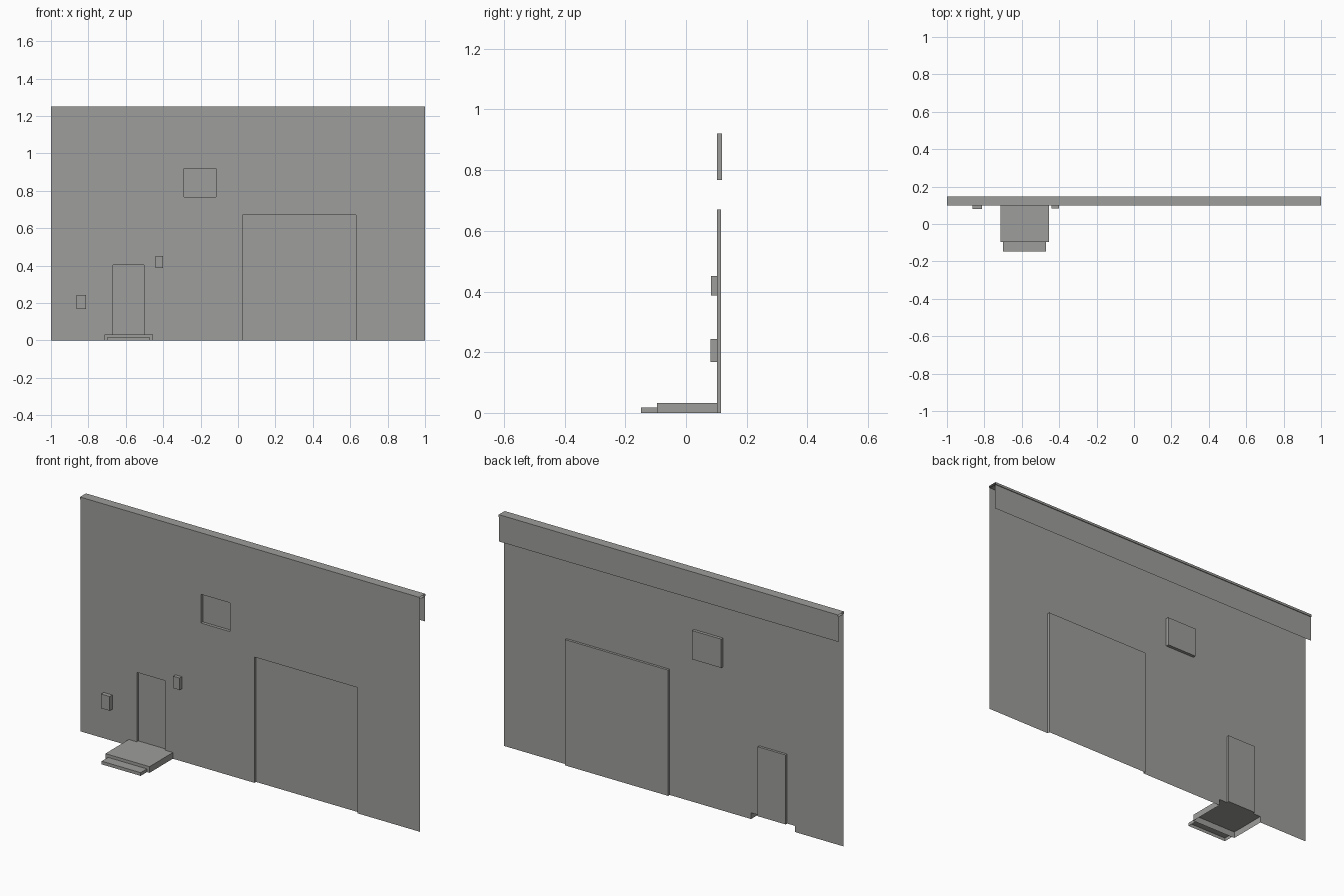
import bpy
import bmesh

cube = bpy.data.objects.get("Cube")
if cube:
    bpy.data.objects.remove(cube, do_unlink=True)

grey = bpy.data.materials.new("warm_grey")
grey.use_nodes = True
colour = (0.34, 0.34, 0.33, 1)
grey.diffuse_color = colour
grey.node_tree.nodes["Principled BSDF"].inputs["Base Color"].default_value = colour


def finish(name, bm):
    mesh = bpy.data.meshes.new(name)
    bm.to_mesh(mesh)
    bm.free()
    mesh.materials.append(grey)
    obj = bpy.data.objects.new(name, mesh)
    bpy.context.collection.objects.link(obj)
    return obj


def shell(name, x, y, z, omit=(), inward=False):
    """Box spanning three ranges, leaving out the sides named in omit."""
    bm = bmesh.new()
    bmesh.ops.create_cube(bm, size=1)
    bm.normal_update()
    drop = []
    for face in bm.faces:
        axis = max(range(3), key=lambda i: abs(face.normal[i]))
        side = ("+" if face.normal[axis] > 0 else "-") + "xyz"[axis]
        if side in omit:
            drop.append(face)
    bmesh.ops.delete(bm, geom=drop, context="FACES")
    for v in bm.verts:
        for i, (lo, hi) in enumerate((x, y, z)):
            v.co[i] = hi if v.co[i] > 0 else lo
    if inward:
        bmesh.ops.reverse_faces(bm, faces=bm.faces[:])
    return finish(name, bm)


WALL_Y = 0.102
WALL_TOP = 1.24
PORCH_X = (-0.715, -0.455)
PORCH_TOP = 0.033

# Openings: name, x range, z range, back of recess, open sides
openings = [
    ("garage_door", (0.025, 0.632), (0, 0.67), 0.115, ("-y", "-z")),
    ("entrance_door", (-0.668, -0.503), (PORCH_TOP, 0.403), 0.115, ("-y",)),
    ("window", (-0.29, -0.118), (0.767, 0.92), 0.118, ("-y",)),
]
holes = [(x, z) for _, x, z, _, _ in openings] + [(PORCH_X, (0, PORCH_TOP))]

# Front wall sheet, with gaps for the openings and the porch
xs = sorted({-1, 1} | {v for x, _ in holes for v in x})
zs = sorted({0, WALL_TOP} | {v for _, z in holes for v in z})
bm = bmesh.new()
for x0, x1 in zip(xs, xs[1:]):
    for z0, z1 in zip(zs, zs[1:]):
        cx, cz = (x0 + x1) / 2, (z0 + z1) / 2
        if any(hx[0] < cx < hx[1] and hz[0] < cz < hz[1] for hx, hz in holes):
            continue
        bm.faces.new([bm.verts.new((px, WALL_Y, pz))
                      for px, pz in ((x0, z0), (x1, z0), (x1, z1), (x0, z1))])
bmesh.ops.remove_doubles(bm, verts=bm.verts[:], dist=0.0001)
bmesh.ops.dissolve_limit(bm, angle_limit=0.01, verts=bm.verts[:], edges=bm.edges[:])
bmesh.ops.triangulate(bm, faces=bm.faces[:])
finish("front_wall", bm)

# Recessed doors and window
for name, x, z, back, omit in openings:
    shell(name, x, (WALL_Y, back), z, omit, inward=True)

# Open-ended parapet cap and the panel hanging behind it
shell("parapet_cap", (-1, 1), (0.098, 0.148), (1.238, 1.25), ("-x", "+x"))
shell("parapet_back_panel", (-1, 1), (0.1, 0.144), (1.105, WALL_TOP),
      ("-x", "+x", "-y", "-z", "+z"))

# Porch slab and step, hollow underneath
shell("porch_slab", PORCH_X, (-0.095, WALL_Y), (0, PORCH_TOP), ("+y", "-z"))
shell("porch_step", (-0.7, -0.47), (-0.148, -0.095), (0, 0.017), ("+y", "-z"))

# Wall-mounted boxes
shell("meter_box", (-0.863, -0.812), (0.08, WALL_Y), (0.168, 0.244), ("+y",))
shell("wall_lamp", (-0.44, -0.402), (0.083, WALL_Y), (0.387, 0.451), ("+y",))
